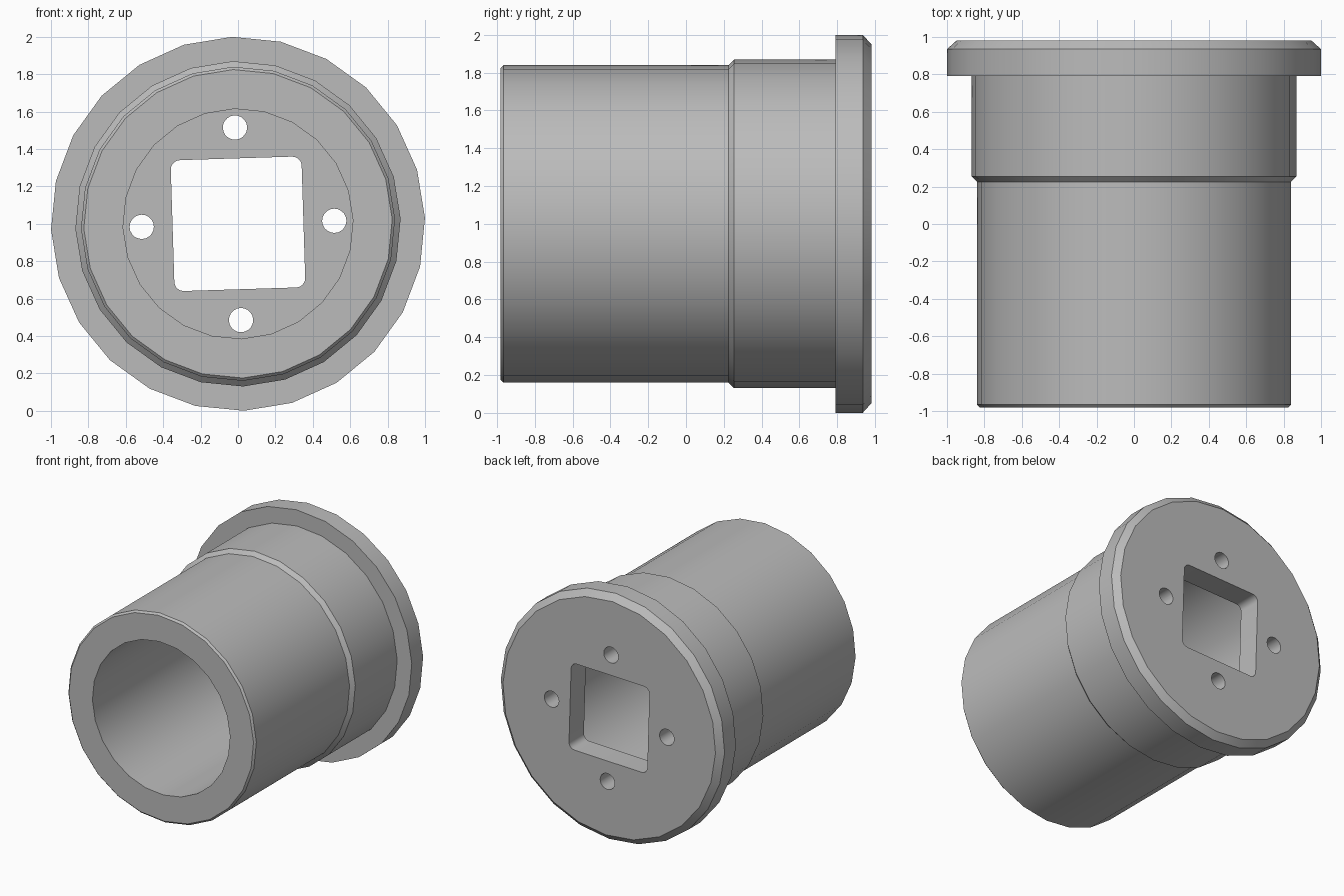
import bpy
import math
from mathutils import Matrix, Vector

default_cube = bpy.data.objects.get("Cube")
if default_cube:
    bpy.data.objects.remove(default_cube)

SIDES = 24
TWIST = math.radians(1.8)
CENTRE = Vector((0, 0, 1))

grey = bpy.data.materials.new("plain_grey")
grey.use_nodes = True
colour = (0.5, 0.5, 0.5, 1)
grey.diffuse_color = colour
grey.node_tree.nodes["Principled BSDF"].inputs["Base Color"].default_value = colour


def make_object(name, verts, faces):
    mesh = bpy.data.meshes.new(name)
    mesh.from_pydata(verts, [], faces)
    mesh.materials.append(grey)
    obj = bpy.data.objects.new(name, mesh)
    bpy.context.collection.objects.link(obj)
    return obj


def on_plane(radius, angle, y):
    """Point at a radius and angle about the sleeve axis."""
    return CENTRE + Vector((radius * math.cos(angle), y, radius * math.sin(angle)))


def lathe(name, profile):
    """Turn a (y, radius) profile about the axis and cap both ends."""
    verts = [on_plane(r, TWIST + math.tau * i / SIDES, y)
             for y, r in profile for i in range(SIDES)]
    faces = []
    for ring in range(len(profile) - 1):
        a, b = ring * SIDES, (ring + 1) * SIDES
        for i in range(SIDES):
            j = (i + 1) % SIDES
            faces.append((a + i, b + i, b + j, a + j))
    faces.append(tuple(range(SIDES)))
    faces.append(tuple(reversed(range(len(verts) - SIDES, len(verts)))))
    return make_object(name, verts, faces)


def prism(name, outline, y0, y1):
    """Extrude an outline of (x, z) points along the axis."""
    n = len(outline)
    turn = Matrix.Rotation(-TWIST, 3, "Y")
    verts = [CENTRE + turn @ Vector((x, y, z)) for y in (y0, y1) for x, z in outline]
    faces = [(i, n + i, n + (i + 1) % n, (i + 1) % n) for i in range(n)]
    faces += [tuple(range(n)), tuple(reversed(range(n, 2 * n)))]
    return make_object(name, verts, faces)


def arc(cx, cz, radius, start, sweep, steps):
    return [(cx + radius * math.cos(start + sweep * i / steps),
             cz + radius * math.sin(start + sweep * i / steps)) for i in range(steps + 1)]


# Stepped sleeve with chamfered ends and a rear flange
sleeve = lathe("flanged_sleeve", [
    (-0.98, 0.825), (-0.965, 0.84), (0.225, 0.84), (0.255, 0.87),
    (0.79, 0.87), (0.79, 1.0), (0.935, 1.0), (0.98, 0.95)])

# Blind bore, open at the front
cutters = [lathe("bore_cutter", [(-1.1, 0.615), (0.79, 0.615)])]

# Square drive opening with rounded corners
half, corner = 0.35, 0.05
square = []
for k in range(4):
    a = k * math.pi / 2
    sx = 1 if k in (0, 3) else -1
    sz = 1 if k < 2 else -1
    square += arc(sx * (half - corner), sz * (half - corner), corner, a, math.pi / 2, 5)
cutters.append(prism("square_cutter", square, 0.6, 1.1))

# Four screw holes around the opening
for k in range(4):
    a = k * math.pi / 2
    ring = arc(0.515 * math.cos(a), 0.515 * math.sin(a), 0.065, 0, math.tau, 20)[:-1]
    cutters.append(prism("screw_hole_cutter", ring, 0.6, 1.1))

# Cut the openings, then discard the cutters
bpy.context.view_layer.objects.active = sleeve
for cutter in cutters:
    cut = sleeve.modifiers.new("cut", "BOOLEAN")
    cut.operation = "DIFFERENCE"
    cut.solver = "EXACT"
    cut.object = cutter
    cutter.hide_render = True
    bpy.ops.object.modifier_apply(modifier=cut.name)
    bpy.data.objects.remove(cutter)

# Smooth curved walls, crisp edges
bpy.ops.object.select_all(action="DESELECT")
sleeve.select_set(True)
bpy.ops.object.shade_smooth_by_angle(angle=math.radians(30))
